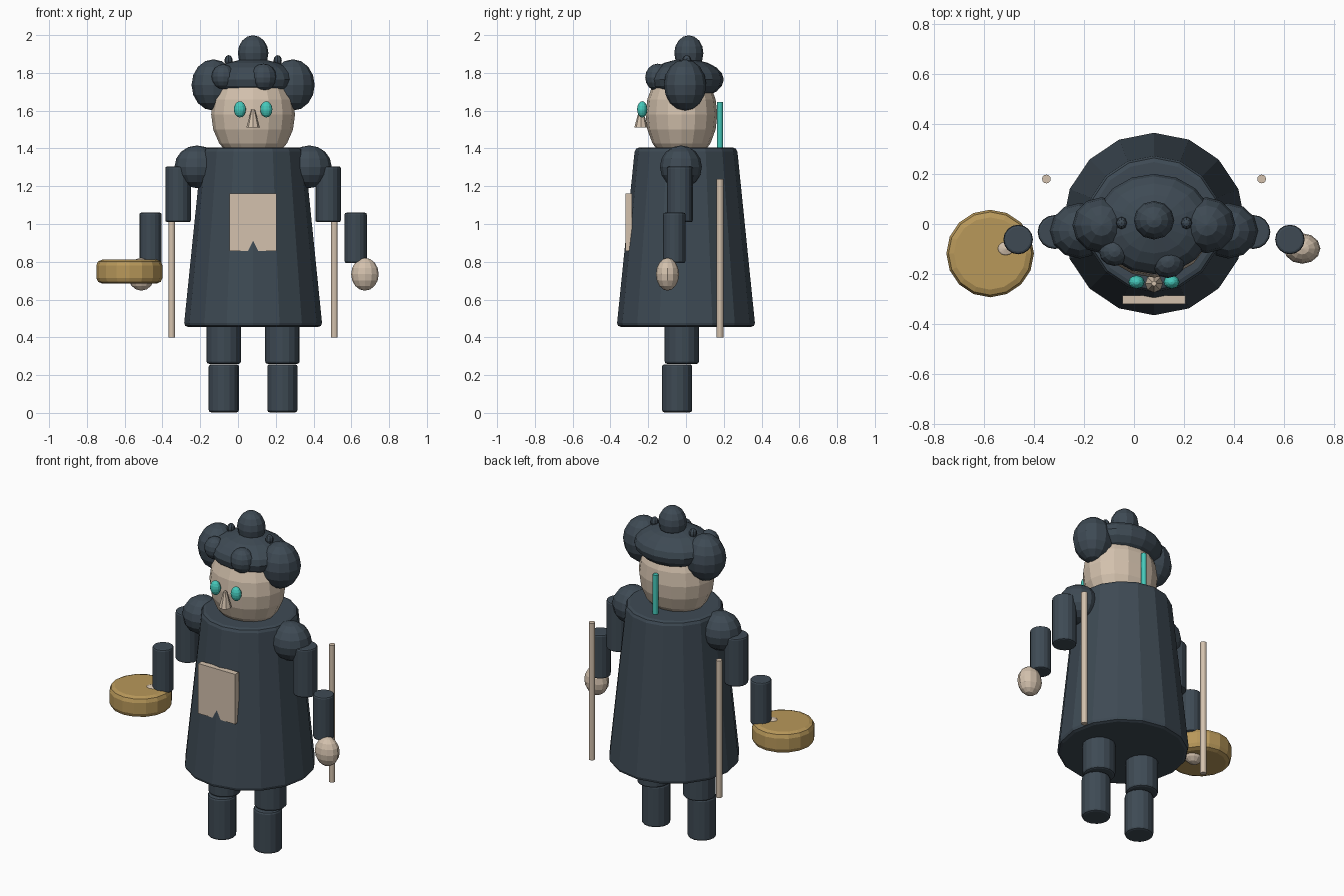
import bpy
import math

if "Cube" in bpy.data.objects:
    bpy.data.objects.remove(bpy.data.objects["Cube"])

CX = 0.08  # the body stands slightly to the right of the model centre


def srgb(h):
    v = [int(h[i:i + 2], 16) / 255 for i in (0, 2, 4)]
    return [c / 12.92 if c <= 0.04045 else ((c + 0.055) / 1.055) ** 2.4 for c in v] + [1.0]


def material(name, h):
    m = bpy.data.materials.new(name)
    m.diffuse_color = srgb(h)
    m.use_nodes = True
    m.node_tree.nodes["Principled BSDF"].inputs["Base Color"].default_value = m.diffuse_color
    return m


SLATE = material("dark slate", "3E4A54")
SKIN = material("pale skin", "D3C1AD")
TEAL = material("teal", "45C8BA")
GOLD = material("old gold", "B8985A")


def finish(name, mat, bevel=0.0, segments=2):
    ob = bpy.context.object
    ob.name = name
    ob.data.name = name
    ob.data.materials.append(mat)
    if bevel:
        mod = ob.modifiers.new("soft edge", 'BEVEL')
        mod.width = bevel
        mod.segments = segments
        mod.limit_method = 'ANGLE'
        mod.angle_limit = math.radians(40)
    return ob


def ball(name, loc, radii, mat, seg=12, rings=8):
    bpy.ops.mesh.primitive_uv_sphere_add(segments=seg, ring_count=rings, radius=1, location=loc)
    bpy.context.object.scale = radii
    bpy.ops.object.transform_apply(location=False, rotation=False, scale=True)
    return finish(name, mat)


def tube(name, x, y, z0, z1, r0, mat, r1=None, sides=16, bevel=0.0, segments=2):
    bpy.ops.mesh.primitive_cone_add(vertices=sides, radius1=r0, radius2=r0 if r1 is None else r1,
                                    depth=z1 - z0, location=(x, y, (z0 + z1) / 2))
    return finish(name, mat, bevel, segments)


# Robe and chest plate (the robe's front ridge pokes through the plate's lower edge)
tube("robe", CX, 0, 0.455, 1.405, 0.367, SLATE, r1=0.27, bevel=0.022)
bpy.ops.mesh.primitive_cube_add(size=1, location=(CX, -0.303, 1.01))
bpy.context.object.scale = (0.25, 0.035, 0.305)
bpy.ops.object.transform_apply(location=False, rotation=False, scale=True)
finish("chest_plate", SKIN)

# Limbs and staffs, mirrored about the body centre
for s, side in ((-1, "left"), (1, "right")):
    leg = CX + s * 0.155
    tube(f"upper_leg_{side}", leg, -0.022, 0.26, 0.52, 0.091, SLATE, bevel=0.012)
    tube(f"lower_leg_{side}", leg, -0.047, 0.003, 0.257, 0.08, SLATE, bevel=0.012)
    ball(f"shoulder_{side}", (CX + s * 0.297, -0.027, 1.303), (0.119, 0.111, 0.113), SLATE)
    tube(f"upper_arm_{side}", CX + s * 0.397, -0.032, 1.01, 1.305, 0.068, SLATE, bevel=0.01)
    tube(f"forearm_{side}", CX + s * 0.543, -0.062, 0.793, 1.06, 0.059, SLATE, bevel=0.01)
    ball(f"hand_{side}", (CX + s * 0.592, -0.098, 0.734), (0.073, 0.061, 0.087), SKIN)
    tube(f"staff_{side}", CX + s * 0.43, 0.18, 0.40, 1.237, 0.0175, SKIN, sides=12)

# Round drum carried in one hand
tube("drum", -0.575, -0.118, 0.685, 0.811, 0.175, GOLD, bevel=0.03)

# Head and face
ball("head", (CX, -0.024, 1.58), (0.222, 0.19, 0.26), SKIN, 16, 10)
tube("nose", CX, -0.238, 1.51, 1.605, 0.036, SKIN, r1=0.01, sides=8)
for s, side in ((-1, "left"), (1, "right")):
    ball(f"eye_{side}", (CX + s * 0.07, -0.232, 1.607), (0.032, 0.027, 0.043), TEAL)

# Hair: cap, side buns, topknot, fringe curls and pin heads
ball("hair_cap", (CX, 0, 1.765), (0.235, 0.2, 0.108), SLATE, 16, 10)
ball("topknot", (CX, 0.015, 1.905), (0.081, 0.077, 0.094), SLATE)
for s, side in ((-1, "left"), (1, "right")):
    ball(f"side_bun_{side}", (CX + s * 0.21, -0.005, 1.736), (0.116, 0.112, 0.136), SLATE)
    ball(f"hair_pin_{side}", (CX + s * 0.13, 0.004, 1.865), (0.022, 0.025, 0.029), SLATE, 8, 6)
ball("curl_left", (-0.078, -0.11, 1.78), (0.062, 0.058, 0.066), SLATE)
ball("curl_right", (0.135, -0.15, 1.776), (0.07, 0.066, 0.073), SLATE)

# Teal stick behind the head, tucked into the robe
tube("teal_stick", CX, 0.18, 1.2, 1.645, 0.0155, TEAL, sides=12)
